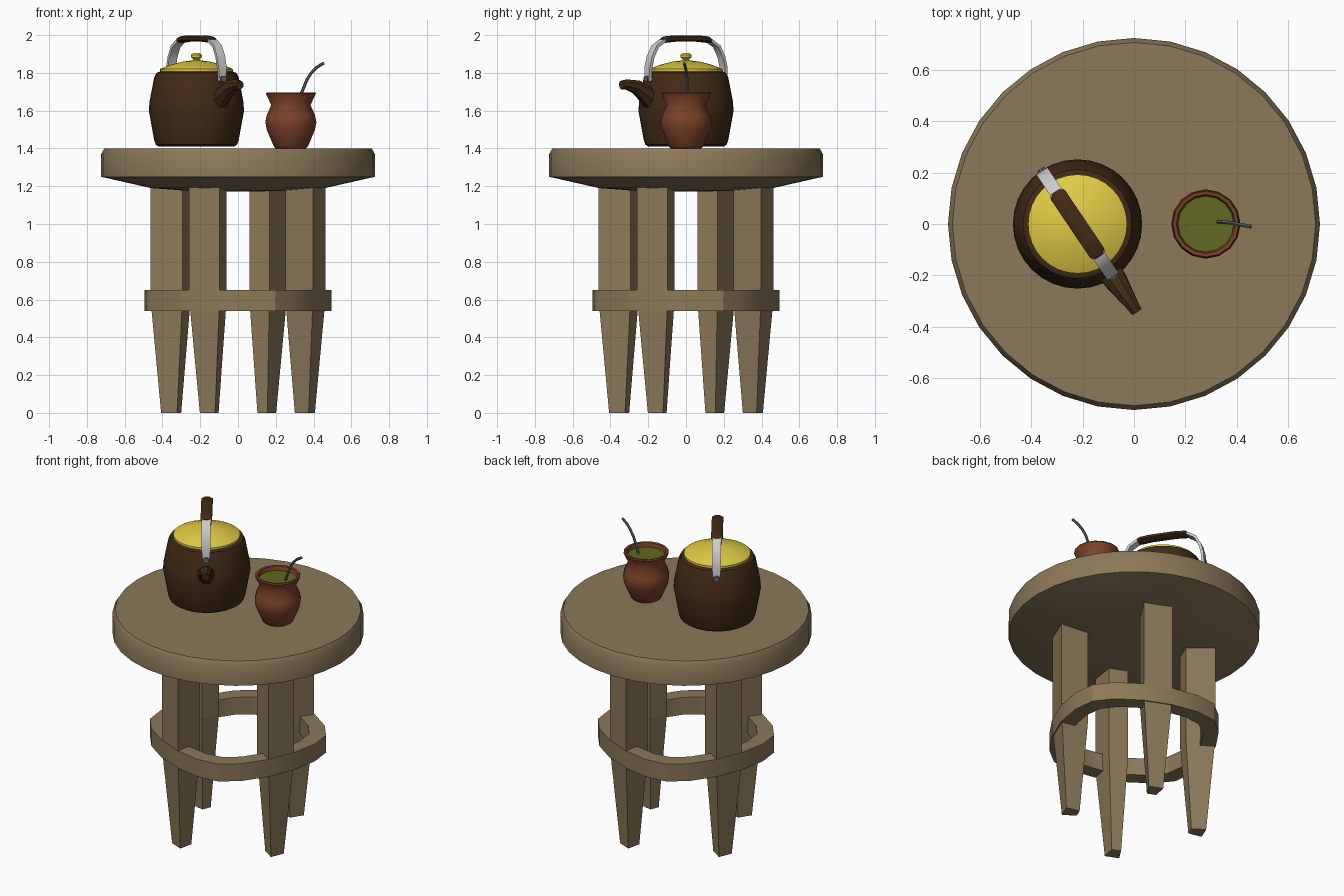
import bpy, bmesh
from math import sin, cos, pi, radians
from mathutils import Vector

if "Cube" in bpy.data.objects:
    bpy.data.objects.remove(bpy.data.objects["Cube"])


def material(name, r, g, b):
    m = bpy.data.materials.new(name)
    m.diffuse_color = (r, g, b, 1)
    m.use_nodes = True
    m.node_tree.nodes["Principled BSDF"].inputs["Base Color"].default_value = m.diffuse_color
    return m


WOOD = material("wood", 0.26, 0.19, 0.10)
BROWN = material("dark_brown", 0.055, 0.024, 0.008)
YELLOW = material("yellow", 0.74, 0.60, 0.06)
METAL = material("metal", 0.55, 0.55, 0.55)
STEEL = material("dark_metal", 0.13, 0.13, 0.14)
CLAY = material("clay", 0.20, 0.055, 0.022)
GREEN = material("green", 0.12, 0.14, 0.016)


def skin(name, rings, mat, loop=False, angle=35):
    """Join equal rings of points with quads; cap the ends or close the loop."""
    bm = bmesh.new()
    vs = [[bm.verts.new(p) for p in ring] for ring in rings]
    n = len(vs[0])
    pairs = list(zip(vs, vs[1:])) + ([(vs[-1], vs[0])] if loop else [])
    for a, b in pairs:
        for i in range(n):
            j = (i + 1) % n
            bm.faces.new((a[i], a[j], b[j], b[i]))
    if not loop:
        bm.faces.new(vs[0])
        bm.faces.new(vs[-1])
    bmesh.ops.recalc_face_normals(bm, faces=bm.faces)
    me = bpy.data.meshes.new(name)
    bm.to_mesh(me)
    bm.free()
    me.materials.append(mat)
    ob = bpy.data.objects.new(name, me)
    bpy.context.collection.objects.link(ob)
    if angle:
        bpy.ops.object.select_all(action='DESELECT')
        ob.select_set(True)
        bpy.context.view_layer.objects.active = ob
        bpy.ops.object.shade_smooth_by_angle(angle=radians(angle))
    return ob


def lathe(name, profile, segs, x, mat, angle=35):
    """Spin (radius, z) points round a vertical axis at (x, 0)."""
    rings = [[(x + r * cos(2 * pi * i / segs), r * sin(2 * pi * i / segs), z)
              for i in range(segs)] for r, z in profile]
    return skin(name, rings, mat, angle=angle)


def sweep(name, path, side, sizes, mat, sides=8, box=False):
    """Sweep a round or box section (half width, half thickness) along a path lying across 'side'."""
    path = [Vector(p) for p in path]
    rings = []
    for i, p in enumerate(path):
        t = (path[min(i + 1, len(path) - 1)] - path[max(i - 1, 0)]).normalized()
        up = side.cross(t).normalized()
        w, h = sizes[i]
        if box:
            sec = [(-w, -h), (w, -h), (w, h), (-w, h)]
        else:
            sec = [(w * cos(2 * pi * (k + .5) / sides), h * sin(2 * pi * (k + .5) / sides))
                   for k in range(sides)]
        rings.append([p + side * u + up * v for u, v in sec])
    return skin(name, rings, mat)


# Table top: disc with a bevelled rim and a shallow conical underside
lathe("table_top", [(0.1, 1.172), (0.30, 1.178), (0.46, 1.19), (0.725, 1.25),
                    (0.725, 1.37), (0.708, 1.40)], 32, 0, WOOD)

# Legs: wedge-shaped section, straight above and tapered below
leg_angles = [radians(-22.5 + 90 * k) for k in range(4)]
for k, a in enumerate(leg_angles):
    rad, tan = Vector((cos(a), sin(a), 0)), Vector((-sin(a), cos(a), 0))
    rings = []
    for z, s in ((0, 0.5), (0.6, 1), (1.22, 1)):
        sec = [(0.085, -0.087), (0.085, 0.087), (-0.085, 0.057), (-0.085, -0.057)]
        rings.append([rad * (0.38 + u * s) + tan * v * s + Vector((0, 0, z)) for u, v in sec])
    skin(f"leg_{k + 1}", rings, WOOD, angle=0)

# Stretcher ring: flat over each leg, bowed between legs
sections = []
for a in leg_angles:
    for off, ro, ri in ((-10.7, 0.476, 0.385), (10.7, 0.476, 0.385), (30, 0.50, 0.405),
                        (45, 0.52, 0.42), (60, 0.50, 0.405)):
        c, s = cos(a + radians(off)), sin(a + radians(off))
        sections.append([(r * c, r * s, z) for r, z in
                         ((ri, 0.54), (ro, 0.54), (ro, 0.65), (ri, 0.65))])
skin("stretcher_ring", sections, WOOD, loop=True, angle=25)

# Kettle body, lid and knob
KX = -0.22
lathe("kettle_body", [(0.20, 1.41), (0.215, 1.42), (0.224, 1.445), (0.252, 1.60), (0.248, 1.65),
                      (0.224, 1.775), (0.212, 1.80), (0.19, 1.808)], 32, KX, BROWN)
lathe("kettle_lid", [(0.193, 1.803), (0.193, 1.82), (0.183, 1.825), (0.13, 1.845),
                     (0.07, 1.86), (0.02, 1.866)], 32, KX, YELLOW, 40)
lathe("lid_knob", [(0.025, 1.86), (0.016, 1.872), (0.028, 1.882), (0.029, 1.895),
                   (0.018, 1.905)], 12, KX, YELLOW)

# Spout and handle lie in one vertical plane through the kettle
D = Vector((0.56, -0.83, 0)).normalized()
S = Vector((-D.y, D.x, 0))


def on_plane(t, z):
    return Vector((KX, 0, z)) + D * t


spout = [(0.19, 1.63, 0.055), (0.26, 1.69, 0.048), (0.32, 1.727, 0.038),
         (0.38, 1.739, 0.028), (0.412, 1.735, 0.024)]
sweep("spout", [on_plane(t, z) for t, z, r in spout], S, [(r, r) for t, z, r in spout], BROWN)
half = [(0.242, 1.755), (0.24, 1.83), (0.226, 1.885), (0.197, 1.94), (0.145, 1.973), (0.07, 1.982)]
arch = half + [(-t, z) for t, z in reversed(half)]
sweep("handle_band", [on_plane(t, z) for t, z in arch], S,
      [(0.018, 0.008)] + [(0.026, 0.008)] * (len(arch) - 2) + [(0.018, 0.008)], METAL, box=True)
grip = [(0.15, 1.971), (0.135, 1.976), (0.07, 1.982), (-0.07, 1.982), (-0.135, 1.976), (-0.15, 1.971)]
sweep("handle_grip", [on_plane(t, z) for t, z in grip], S,
      [(0.028, 0.013)] + [(0.036, 0.018)] * 4 + [(0.028, 0.013)], BROWN)
for n, sg in (("front", 1), ("back", -1)):
    sweep(f"handle_bolt_{n}", [on_plane(sg * 0.21, 1.768), on_plane(sg * 0.258, 1.768)], S,
          [(0.018, 0.018)] * 2, STEEL)

# Cup with a hollow rim, its green filling and the bent straw
CX = 0.28
lathe("cup", [(0.08, 1.40), (0.09, 1.41), (0.128, 1.50), (0.135, 1.54), (0.128, 1.575), (0.104, 1.63),
              (0.132, 1.69), (0.128, 1.697), (0.115, 1.695), (0.105, 1.655)], 16, CX, CLAY, 50)
lathe("cup_filling", [(0.09, 1.64), (0.109, 1.67)], 16, CX, GREEN)
straw = [(0.315, 0.01, 1.62), (0.335, 0.008, 1.69), (0.365, 0.006, 1.765),
         (0.388, 0.003, 1.80), (0.415, -0.003, 1.828), (0.455, -0.01, 1.853)]
sweep("straw", straw, Vector((0, 1, 0)), [(0.008, 0.008)] * len(straw), STEEL, sides=6)
